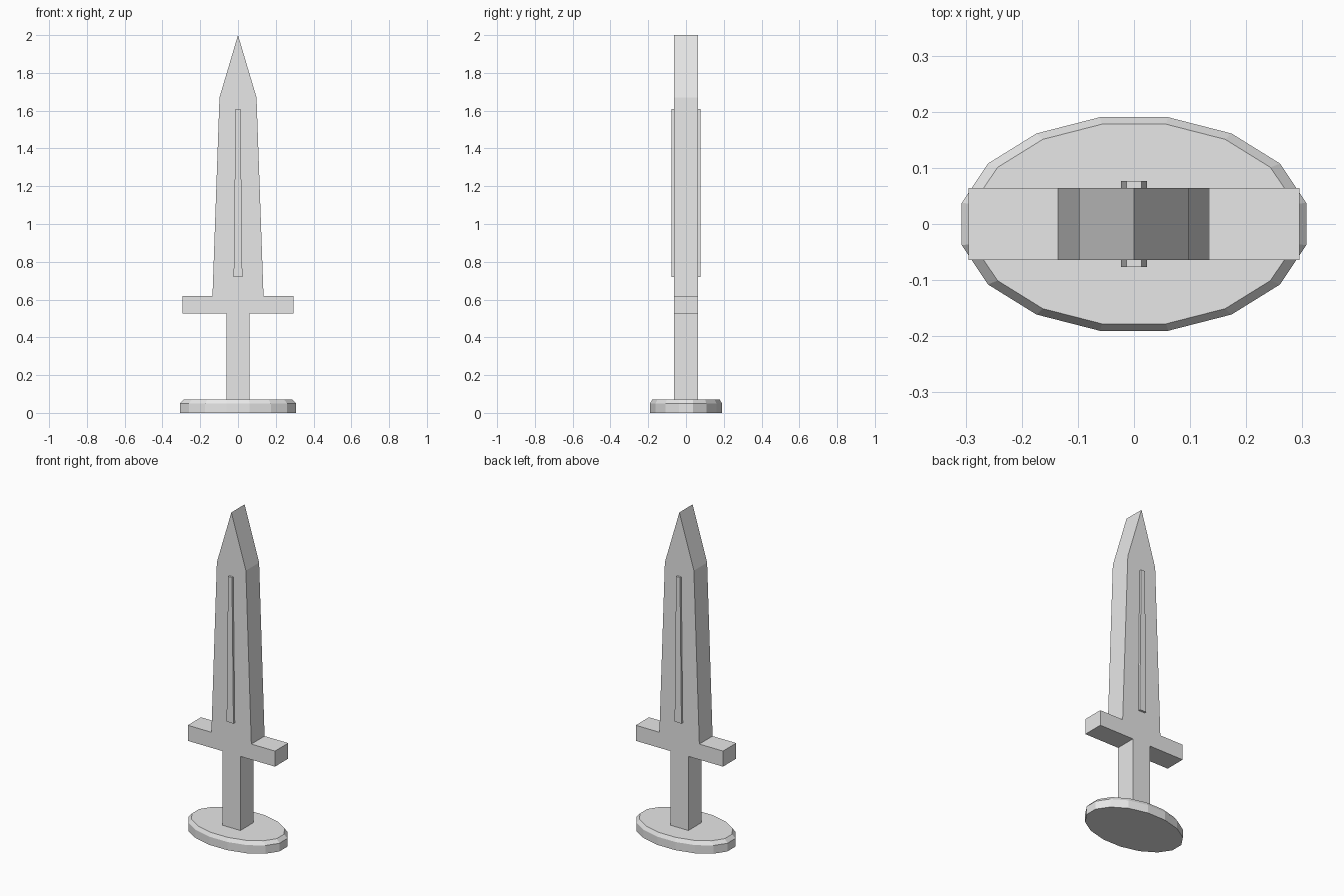
import bpy
import bmesh
from math import cos, sin, pi

cube = bpy.data.objects.get("Cube")
if cube:
    bpy.data.objects.remove(cube, do_unlink=True)

# Single plain grey for the whole model
grey = bpy.data.materials.new("plain grey")
grey.use_nodes = True
colour = (0.8, 0.8, 0.8, 1)
grey.diffuse_color = colour
grey.node_tree.nodes["Principled BSDF"].inputs["Base Color"].default_value = colour


def loft(name, rings):
    """Closed flat-faced solid through matching rings of points."""
    bm = bmesh.new()
    loops = [[bm.verts.new(p) for p in ring] for ring in rings]
    n = len(loops[0])
    for low, high in zip(loops, loops[1:]):
        for i in range(n):
            j = (i + 1) % n
            bm.faces.new((low[i], low[j], high[j], high[i]))
    bm.faces.new(loops[0][::-1])
    bm.faces.new(loops[-1])
    bmesh.ops.recalc_face_normals(bm, faces=bm.faces)
    mesh = bpy.data.meshes.new(name)
    bm.to_mesh(mesh)
    bm.free()
    mesh.materials.append(grey)
    obj = bpy.data.objects.new(name, mesh)
    bpy.context.collection.objects.link(obj)
    return obj


def slab(name, half, y0, y1, tip=None):
    """Extrude a mirrored (x, z) half outline from y0 to y1."""
    outline = half + ([tip] if tip else []) + [(-x, z) for x, z in reversed(half)]
    return loft(name, [[(x, y, z) for x, z in outline] for y in (y0, y1)])


# Oval base with a chamfered top edge
SIDES, RX, RY = 16, 0.313, 0.194


def oval(scale, z):
    angles = [(i + 0.5) * 2 * pi / SIDES for i in range(SIDES)]
    return [(RX * scale * cos(a), RY * scale * sin(a), z) for a in angles]


loft("oval_base", [oval(1, 0), oval(1, 0.05), oval(0.935, 0.072)])

# Handle, crossguard and blade in one outline
DEPTH = 0.064
slab("sword_body",
     [(0.061, 0.065), (0.061, 0.525), (0.295, 0.525), (0.295, 0.62),
      (0.135, 0.62), (0.098, 1.67)],
     -DEPTH, DEPTH, tip=(0, 2))

# Raised tapering ridge on each face of the blade
for side, sign in (("front", -1), ("back", 1)):
    slab(side + "_blade_ridge", [(0.023, 0.72), (0.013, 1.61)],
         sign * (DEPTH - 0.01), sign * 0.077)
